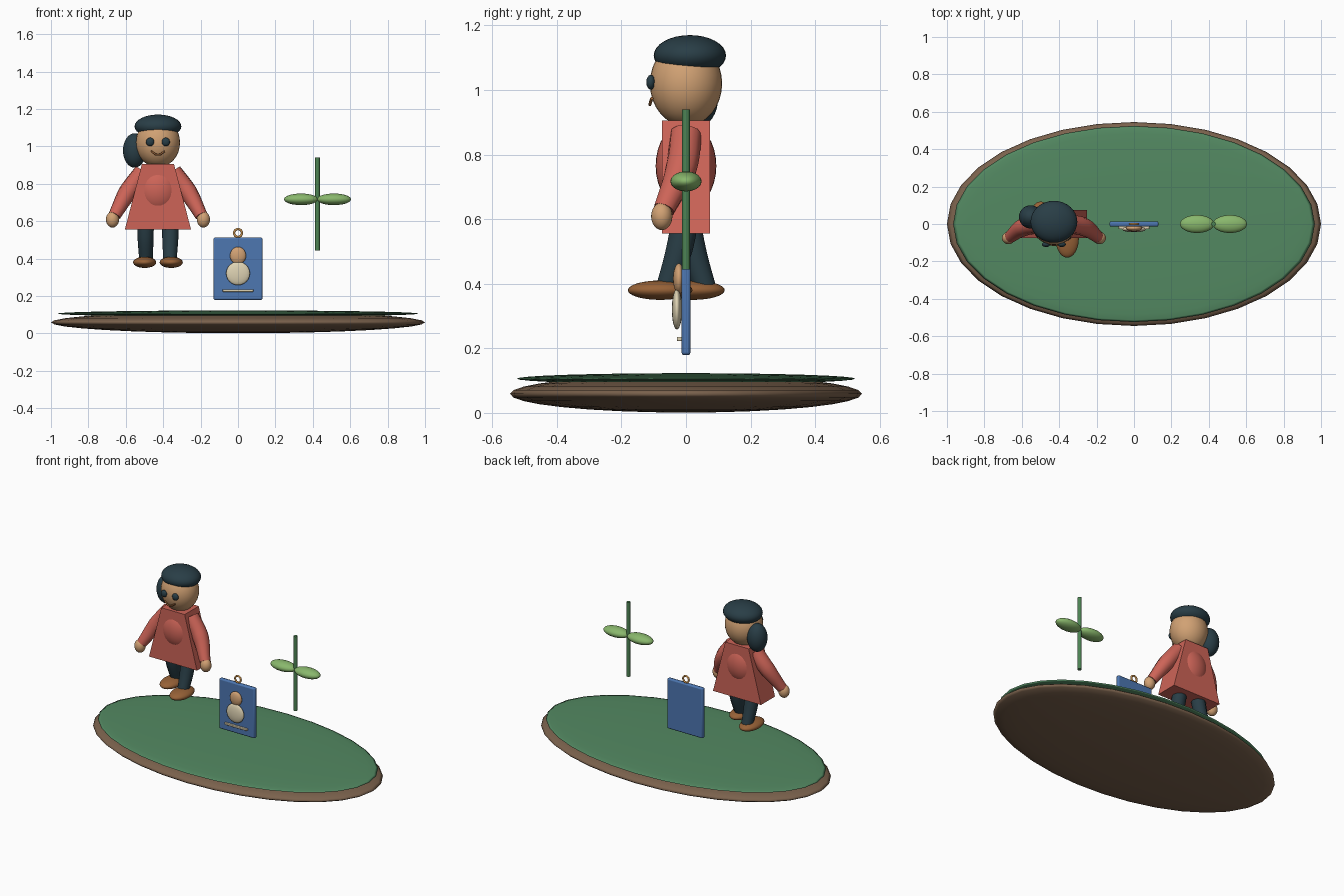
import bpy, bmesh, math

if "Cube" in bpy.data.objects:
    bpy.data.objects.remove(bpy.data.objects["Cube"])

CX = -0.428  # centre line of the figure


def mat(name, r, g, b):
    m = bpy.data.materials.new(name)
    m.diffuse_color = [(c / 255) ** 2.2 for c in (r, g, b)] + [1]
    m.use_nodes = True
    m.node_tree.nodes["Principled BSDF"].inputs["Base Color"].default_value = m.diffuse_color
    return m


SOIL = mat("soil", 122, 98, 78)
GRASS = mat("grass", 84, 136, 98)
SKIN = mat("skin", 208, 160, 115)
HAIR = mat("hair", 45, 64, 72)
RED = mat("red_cloth", 204, 100, 88)
BROWN = mat("shoe_brown", 150, 98, 58)
BLUE = mat("blue_panel", 78, 118, 176)
CREAM = mat("cream", 222, 210, 178)
GOLD = mat("ring_gold", 200, 145, 80)
STEM = mat("stem_green", 78, 130, 84)
LEAF = mat("leaf_green", 136, 182, 108)


def finish(name, m, smooth=True):
    o = bpy.context.object
    o.name = name
    o.data.materials.append(m)
    if smooth:
        bpy.ops.object.shade_smooth_by_angle(angle=math.radians(40))
    return o


def ball(name, loc, r, m, seg=32, rings=16):
    bpy.ops.mesh.primitive_uv_sphere_add(segments=seg, ring_count=rings, radius=1, location=loc)
    bpy.context.object.scale = r
    bpy.ops.object.transform_apply(location=False, rotation=False, scale=True)
    bpy.ops.object.shade_smooth()
    return finish(name, m, False)


def box(name, loc, size, m, bevel):
    bpy.ops.mesh.primitive_cube_add(size=1, location=loc)
    o = bpy.context.object
    o.scale = size
    bpy.ops.object.transform_apply(location=False, rotation=False, scale=True)
    b = o.modifiers.new("bevel", 'BEVEL')
    b.width, b.segments = bevel, 2
    return finish(name, m)


def tube(name, pts, m):
    """Smooth tapered tube through (x, y, z, radius) points."""
    cu = bpy.data.curves.new(name, 'CURVE')
    cu.dimensions = '3D'
    cu.bevel_depth = 1
    cu.bevel_resolution = 3
    cu.use_fill_caps = True
    sp = cu.splines.new('BEZIER')
    sp.resolution_u = 8
    sp.bezier_points.add(len(pts) - 1)
    for bp, (x, y, z, r) in zip(sp.bezier_points, pts):
        bp.co = (x, y, z)
        bp.radius = r
        bp.handle_left_type = bp.handle_right_type = 'AUTO'
    o = bpy.data.objects.new(name, cu)
    bpy.context.collection.objects.link(o)
    bpy.ops.object.select_all(action='DESELECT')
    o.select_set(True)
    bpy.context.view_layer.objects.active = o
    bpy.ops.object.convert(target='MESH')
    return finish(name, m)


# Base island
ball("ground_base", (0, 0, 0.059), (1.0, 0.545, 0.058), SOIL)
ball("grass_top", (0, 0, 0.106), (0.967, 0.524, 0.017), GRASS)

# Head, hair and face
ball("head", (CX, 0, 1.02), (0.118, 0.112, 0.132), SKIN)
ball("hair_cap", (CX, 0.012, 1.107), (0.125, 0.112, 0.063), HAIR)
ball("hair_bun", (-0.553, 0.038, 0.978), (0.062, 0.062, 0.092), HAIR)
for s, side in ((-1, "left"), (1, "right")):
    ball("eye_" + side, (CX + s * 0.042, -0.109, 1.024), (0.022, 0.014, 0.023), HAIR, 16, 8)
tube("smile", [(CX - 0.037, -0.106, 0.974, 0.005), (CX, -0.112, 0.955, 0.005),
               (CX + 0.037, -0.106, 0.974, 0.005)], BROWN)

# Flared tunic: extruded trapezoid with a rounded torso inside
bm = bmesh.new()
vs = [bm.verts.new((CX + x, -0.074, z)) for x, z in
      ((-0.177, 0.555), (0.177, 0.555), (0.086, 0.905), (-0.086, 0.905))]
f = bm.faces.new(vs)
ext = bmesh.ops.extrude_face_region(bm, geom=[f])
bmesh.ops.translate(bm, vec=(0, 0.148, 0), verts=[g for g in ext["geom"] if isinstance(g, bmesh.types.BMVert)])
bmesh.ops.recalc_face_normals(bm, faces=bm.faces)
me = bpy.data.meshes.new("tunic")
bm.to_mesh(me)
bm.free()
me.materials.append(RED)
bpy.context.collection.objects.link(bpy.data.objects.new("tunic", me))
ball("torso", (CX, 0, 0.765), (0.12, 0.094, 0.135), RED)

# Arms, hands, legs and shoes, with one foot stepping forward
for s, side in ((-1, "left"), (1, "right")):
    tube("arm_" + side, [(CX + s * 0.08, 0, 0.862, 0.05), (CX + s * 0.16, -0.015, 0.757, 0.05),
                         (CX + s * 0.232, -0.068, 0.63, 0.034)], RED)
    ball("hand_" + side, (CX + s * 0.243, -0.075, 0.609), (0.035, 0.033, 0.043), SKIN, 24, 12)
    tube("leg_" + side, [(CX + s * 0.066, 0, 0.62, 0.045), (CX + s * 0.066, -s * 0.02, 0.51, 0.043),
                         (CX + s * 0.064, -s * 0.058, 0.39, 0.036)], HAIR)
    ball("shoe_" + side, (CX + s * 0.071, -0.03 - s * 0.05, 0.38), (0.062, 0.1, 0.03), BROWN)

# Hanging badge with a simple bust emblem
box("badge_panel", (0, 0, 0.346), (0.262, 0.028, 0.334), BLUE, 0.008)
ball("emblem_head", (0, -0.022, 0.416), (0.043, 0.018, 0.047), SKIN, 24, 12)
ball("emblem_body", (0, -0.028, 0.321), (0.064, 0.016, 0.063), CREAM, 24, 12)
box("emblem_bar", (0, -0.02, 0.229), (0.166, 0.016, 0.013), CREAM, 0.003)
bpy.ops.mesh.primitive_torus_add(major_radius=0.021, minor_radius=0.006, major_segments=24,
                                 minor_segments=10, location=(0, 0, 0.537),
                                 rotation=(math.pi / 2, 0, 0))
finish("badge_ring", GOLD)

# Sprig with a pair of leaves
bpy.ops.mesh.primitive_cylinder_add(vertices=16, radius=0.0125, depth=0.495, location=(0.425, 0, 0.692))
finish("sprig_stem", STEM)
for s, side in ((-1, "left"), (1, "right")):
    ball("leaf_" + side, (0.425 + s * 0.088, 0, 0.717), (0.091, 0.048, 0.031), LEAF)
